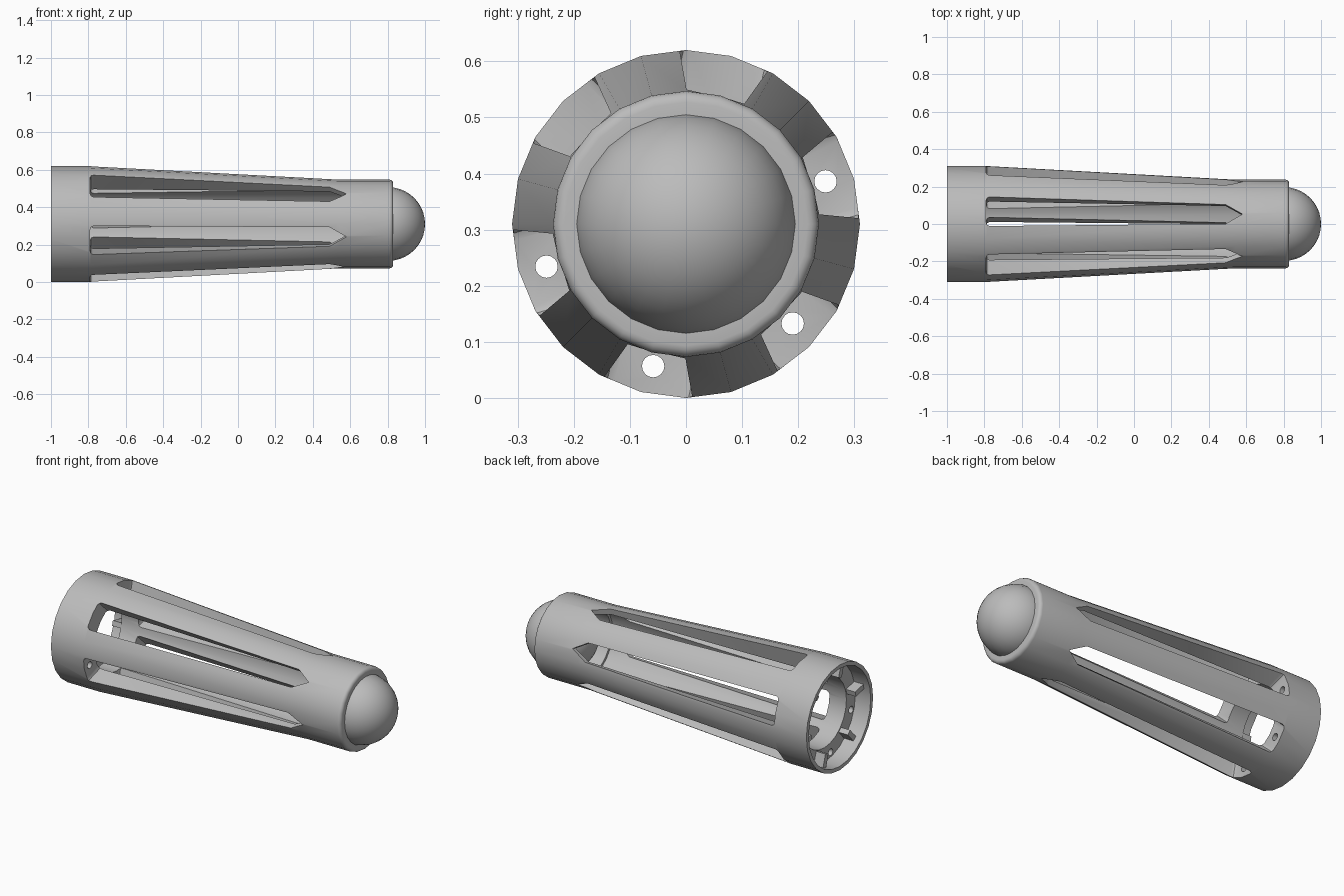
import bpy, bmesh, math
from mathutils import Matrix, Vector

AXIS_Z = 0.31
SEGMENTS = 24
SLOT_ANGLES = [math.radians(17 + 60 * k) for k in range(6)]

if "Cube" in bpy.data.objects:
    bpy.data.objects.remove(bpy.data.objects["Cube"], do_unlink=True)

grey = bpy.data.materials.new("plain grey")
grey.use_nodes = True
grey.diffuse_color = (0.5, 0.5, 0.5, 1)
grey.node_tree.nodes["Principled BSDF"].inputs["Base Color"].default_value = (0.5, 0.5, 0.5, 1)


def polar(x, r, a, t=0.0):
    """Point at radius r and angle a about the long axis, shifted t sideways."""
    return Vector((x, r * math.cos(a) - t * math.sin(a),
                   AXIS_Z + r * math.sin(a) + t * math.cos(a)))


def finish(name, bm):
    bmesh.ops.recalc_face_normals(bm, faces=bm.faces)
    mesh = bpy.data.meshes.new(name)
    bm.to_mesh(mesh)
    bm.free()
    mesh.materials.append(grey)
    obj = bpy.data.objects.new(name, mesh)
    bpy.context.collection.objects.link(obj)
    return obj


def activate(obj):
    bpy.ops.object.select_all(action='DESELECT')
    obj.select_set(True)
    bpy.context.view_layer.objects.active = obj


def lathe(name, profile):
    """Turn a closed (x, radius) profile about the long axis."""
    bm = bmesh.new()
    rings = [[bm.verts.new(polar(x, r, math.tau * i / SEGMENTS)) for x, r in profile]
             for i in range(SEGMENTS)]
    n = len(profile)
    for i, ring in enumerate(rings):
        nxt = rings[(i + 1) % SEGMENTS]
        for j in range(n):
            k = (j + 1) % n
            bm.faces.new((ring[j], ring[k], nxt[k], nxt[j]))
    return finish(name, bm)


def prism(bm, outline, r0, r1, a):
    """Extrude an (x, sideways) outline outward along the radius at angle a."""
    low = [bm.verts.new(polar(x, r0, a, t)) for x, t in outline]
    high = [bm.verts.new(polar(x, r1, a, t)) for x, t in outline]
    bm.faces.new(low)
    bm.faces.new(high)
    for i in range(len(low)):
        k = (i + 1) % len(low)
        bm.faces.new((low[i], low[k], high[k], high[i]))


def cut(target, cutter):
    mod = target.modifiers.new("cut", 'BOOLEAN')
    mod.operation = 'DIFFERENCE'
    mod.solver = 'EXACT'
    mod.object = cutter
    cutter.hide_render = True
    activate(target)
    bpy.ops.object.modifier_apply(modifier=mod.name)
    bpy.data.objects.remove(cutter, do_unlink=True)


# Tapered hollow body with a rear recess and a rounded front lip
lip = [(0.81 + 0.02 * math.sin(b), 0.217 + 0.02 * math.cos(b))
       for b in (math.pi / 2 * i / 4 for i in range(5))]
body = lathe("tapered_body",
             [(-1, 0.31), (-0.79, 0.31), (0.54, 0.237)] + lip +
             [(0.83, 0.19), (0.62, 0.19), (0.62, 0.205), (-0.9, 0.205),
              (-0.9, 0.288), (-1, 0.288)])

# Six long slots: rounded rear corners, pointed front
half = [(-0.79, 0.062), (-0.785, 0.074), (-0.773, 0.08), (0.49, 0.053)]
outline = half + [(0.58, 0)] + [(x, -t) for x, t in reversed(half)]
bm = bmesh.new()
for a in SLOT_ANGLES:
    prism(bm, outline, 0.16, 0.45, a)
cut(body, finish("slot_cutter", bm))

# Screw holes through the rear flange, at four of the slots
bm = bmesh.new()
for k in (0, 3, 4, 5):
    place = Matrix.Translation(polar(-0.84, 0.26, SLOT_ANGLES[k])) @ Matrix.Rotation(math.pi / 2, 4, 'Y')
    bmesh.ops.create_cone(bm, cap_ends=True, segments=16, radius1=0.02, radius2=0.02,
                          depth=0.2, matrix=place)
cut(body, finish("hole_cutter", bm))

# Small ribs inside the rear recess
bm = bmesh.new()
for a in SLOT_ANGLES:
    prism(bm, [(-0.96, -0.015), (-0.96, 0.015), (-0.895, 0.015), (-0.895, -0.015)],
          0.21, 0.292, a + math.pi / 6)
ribs = finish("recess_ribs", bm)

# Domed nose
bm = bmesh.new()
bmesh.ops.create_uvsphere(bm, u_segments=SEGMENTS, v_segments=20, radius=0.197,
                          matrix=Matrix.Translation((0.803, 0, AXIS_Z)) @ Matrix.Rotation(math.pi / 2, 4, 'Y'))
dome = finish("nose_dome", bm)

for obj in (body, dome):
    activate(obj)
    bpy.ops.object.shade_smooth_by_angle(angle=math.radians(30))
